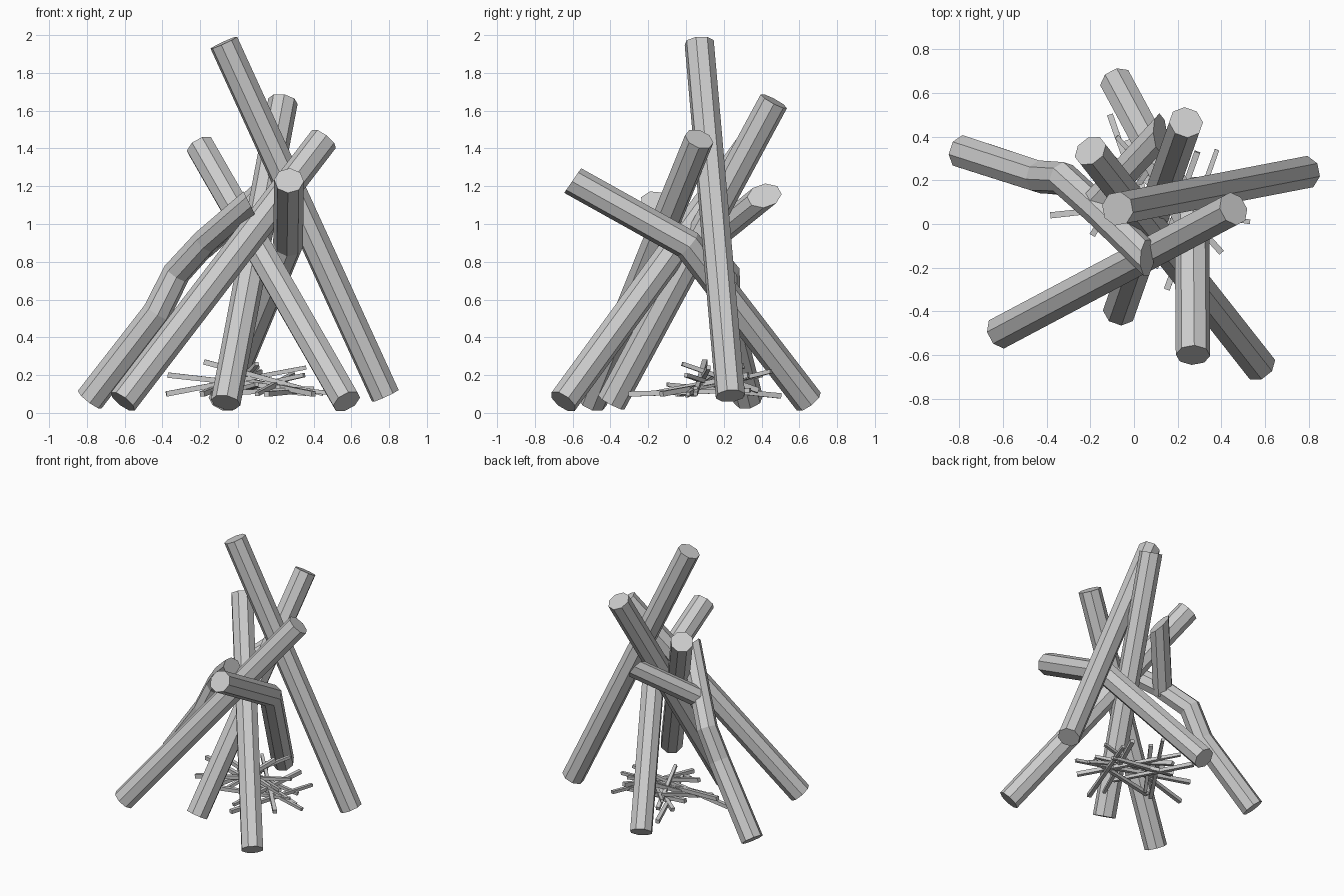
import bpy, bmesh, math
from mathutils import Vector

if "Cube" in bpy.data.objects:
    bpy.data.objects.remove(bpy.data.objects["Cube"])


def tube(name, path, r, sides, cut=None, taper=1.0):
    """Flat-faced prism along a path, mitred at bends, optional slanted end cut."""
    pts = [Vector(p) for p in path]
    dirs = [(b - a).normalized() for a, b in zip(pts, pts[1:])]
    d = dirs[0]
    u = d.cross(Vector((0, 0, 1))).normalized()
    v = u.cross(d)
    angs = [2 * math.pi * (i + 0.5) / sides for i in range(sides)]
    ring = [pts[0] + r * (math.cos(a) * u + math.sin(a) * v) for a in angs]
    bm = bmesh.new()
    prev = [bm.verts.new(p) for p in ring]
    bm.faces.new(prev[::-1])
    for i, t in enumerate(dirs):
        c = pts[i + 1]
        if i + 1 < len(dirs):
            n = (t + dirs[i + 1]).normalized()
        else:
            n = Vector(cut).normalized() if cut else t
        # slide the ring along the segment onto the joint plane
        ring = [p + t * ((c - p).dot(n) / t.dot(n)) for p in ring]
        ring = [c + (p - c) * taper for p in ring]
        cur = [bm.verts.new(p) for p in ring]
        for k in range(sides):
            m = (k + 1) % sides
            bm.faces.new((prev[k], prev[m], cur[m], cur[k]))
        prev = cur
    bm.faces.new(prev)
    bmesh.ops.recalc_face_normals(bm, faces=bm.faces)
    me = bpy.data.meshes.new(name)
    bm.to_mesh(me)
    bm.free()
    ob = bpy.data.objects.new(name, me)
    bpy.context.collection.objects.link(ob)
    return ob


R = 0.079

# Straight leaning logs
straight = [
    ((0.78, 0.235, 0.09), (-0.075, 0.07, 1.96)),
    ((-0.61, -0.495, 0.06), (0.455, 0.07, 1.45)),
    ((-0.065, -0.395, 0.055), (0.238, 0.465, 1.65)),
    ((0.575, -0.65, 0.06), (-0.20, 0.335, 1.41)),
]
for i, path in enumerate(straight):
    tube(f"straight_log_{i + 1}", path, R, 8)

# Bent log
tube("bent_log", [(-0.08, 0.65, 0.06), (0.265, 0.01, 0.89), (0.27, -0.6, 1.23)], R, 8,
     cut=(0, -0.8, 0.55))

# Forked log: crooked trunk and side branch, both ends cut at a slant
tube("forked_log", [(-0.785, 0.33, 0.07), (-0.43, 0.215, 0.53),
                    (-0.325, 0.21, 0.74), (-0.17, 0.07, 0.91), (0.06, -0.155, 1.11)],
     R, 8, cut=(0.9, 0, 0.45), taper=0.97)
tube("fork_branch", [(-0.19, 0.08, 0.88), (0.12, 0.415, 1.15)], 0.07, 8,
     cut=(0.9, 0, 0.45))

# Kindling pile
twigs = [
    ((-0.38, 0.04, 0.10), (0.36, 0.12, 0.24)),
    ((-0.37, 0.15, 0.20), (0.53, 0.01, 0.10)),
    ((-0.19, -0.05, 0.10), (0.12, 0.45, 0.22)),
    ((0.15, -0.30, 0.10), (0.38, 0.34, 0.12)),
    ((0.40, -0.13, 0.10), (-0.08, 0.40, 0.20)),
    ((-0.11, 0.50, 0.09), (0.10, -0.10, 0.15)),
    ((0.29, 0.33, 0.20), (0.10, -0.20, 0.10)),
    ((-0.18, 0.10, 0.27), (0.45, 0.05, 0.10)),
    ((-0.14, -0.03, 0.10), (0.40, 0.05, 0.13)),
    ((-0.03, 0.38, 0.12), (0.10, -0.02, 0.26)),
    ((-0.10, 0.30, 0.10), (0.35, 0.00, 0.20)),
    ((0.10, 0.30, 0.25), (-0.10, 0.00, 0.09)),
    ((-0.15, 0.22, 0.15), (0.36, 0.20, 0.10)),
]
for i, path in enumerate(twigs):
    tube(f"twig_{i + 1}", path, 0.02, 4, taper=0.75)
